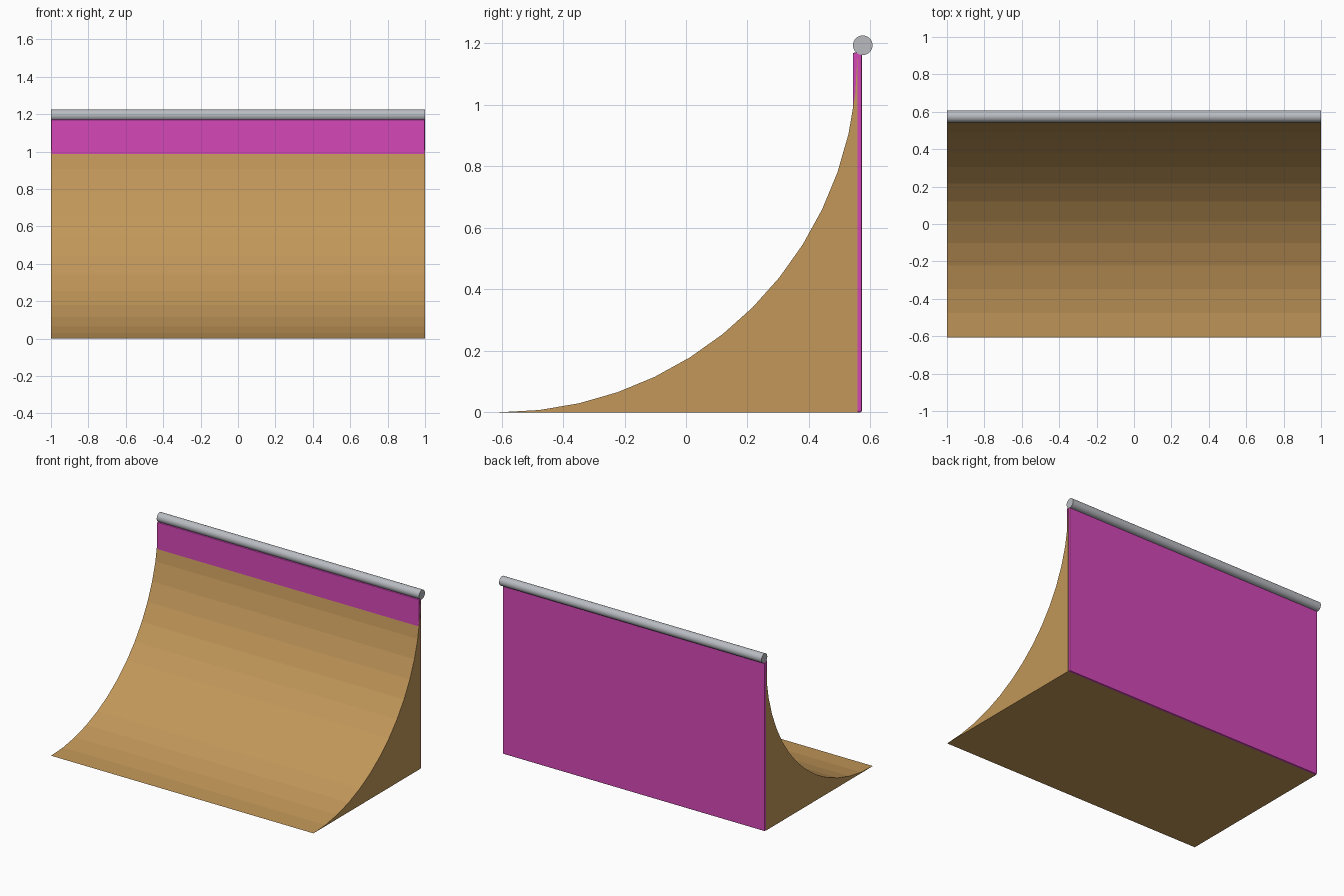
import bpy
import bmesh
from math import sin, cos, pi

if "Cube" in bpy.data.objects:
    bpy.data.objects.remove(bpy.data.objects["Cube"], do_unlink=True)


def material(name, rgb):
    mat = bpy.data.materials.new(name)
    mat.use_nodes = True
    color = (*rgb, 1.0)
    mat.diffuse_color = color
    mat.node_tree.nodes["Principled BSDF"].inputs["Base Color"].default_value = color
    return mat


def extrude_profile(name, profile, half_width, mat):
    """Prism along x from a closed list of (y, z) points."""
    bm = bmesh.new()
    face = bm.faces.new([bm.verts.new((-half_width, y, z)) for y, z in profile])
    grown = bmesh.ops.extrude_face_region(bm, geom=[face])["geom"]
    verts = [g for g in grown if isinstance(g, bmesh.types.BMVert)]
    bmesh.ops.translate(bm, verts=verts, vec=(2 * half_width, 0, 0))
    bmesh.ops.recalc_face_normals(bm, faces=bm.faces)
    mesh = bpy.data.meshes.new(name)
    bm.to_mesh(mesh)
    bm.free()
    mesh.materials.append(mat)
    obj = bpy.data.objects.new(name, mesh)
    bpy.context.collection.objects.link(obj)
    return obj


wood = material("tan wood", (0.54, 0.31, 0.10))
magenta = material("magenta paint", (0.66, 0.065, 0.48))
steel = material("grey steel", (0.48, 0.50, 0.53))

# Quarter-pipe ramp: faceted concave arc closed by the floor and back
radius, front, steps = 1.165, -0.607, 14
angles = [i * pi / 2 / steps for i in range(steps + 1)]
arc = [(front + radius * sin(a), radius * (1 - cos(a))) for a in angles]
extrude_profile("ramp", arc + [(front + radius, 0)], 1.0, wood)

# Back panel with softened edges
y0, y1, top = 0.5425, 0.572, 1.17
panel = extrude_profile("back_panel", [(y0, 0), (y1, 0), (y1, top), (y0, top)],
                        0.999, magenta)
bevel = panel.modifiers.new("soft_edges", "BEVEL")
bevel.width = 0.005
bevel.segments = 2

# Coping rail along the lip
bpy.ops.mesh.primitive_cylinder_add(vertices=32, radius=0.032, depth=2.0,
                                    location=(0, 0.575, 1.194),
                                    rotation=(0, pi / 2, 0))
rail = bpy.context.object
rail.name = "coping_rail"
rail.data.materials.append(steel)
bpy.ops.object.shade_smooth_by_angle()
